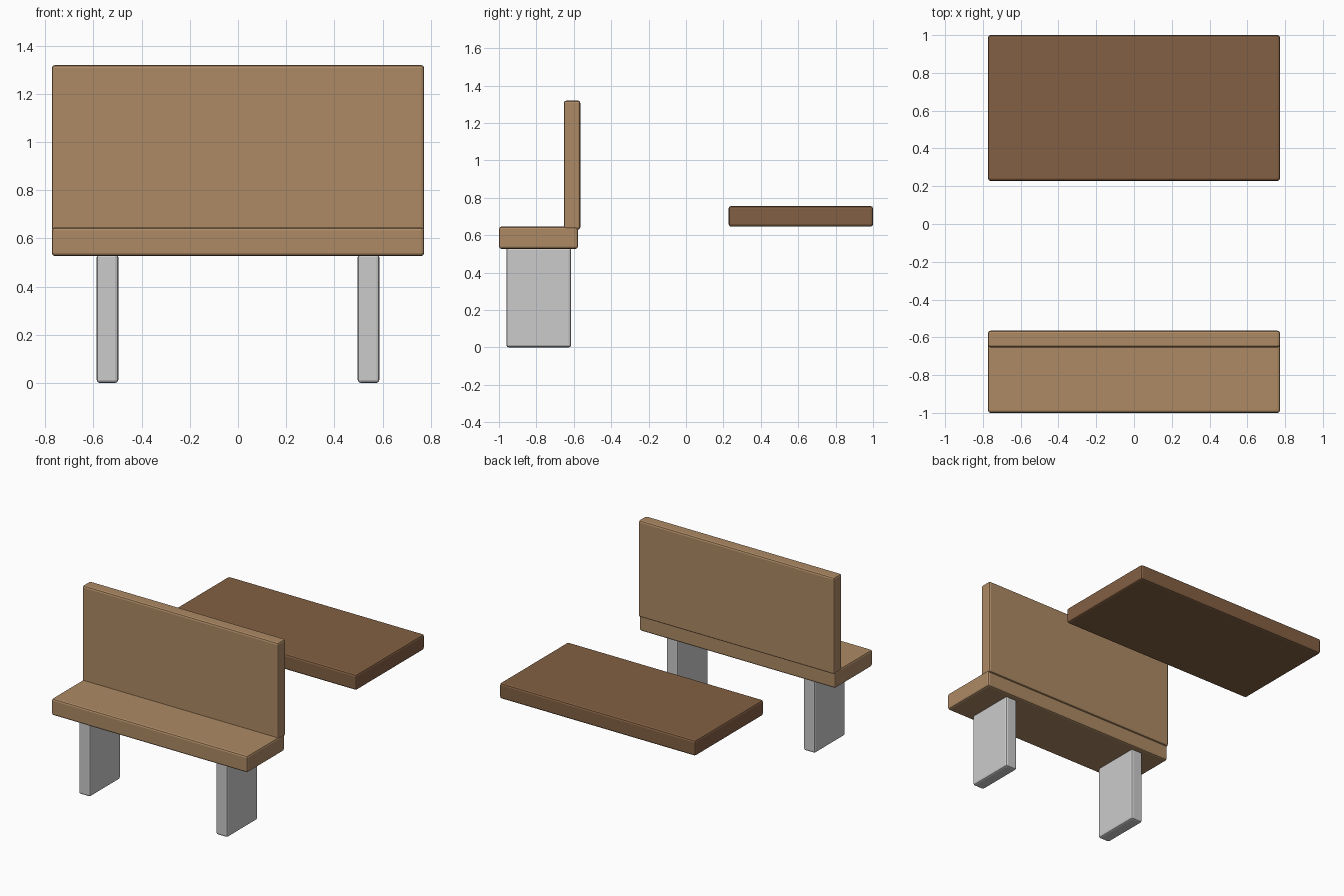
import bpy

if "Cube" in bpy.data.objects:
    bpy.data.objects.remove(bpy.data.objects["Cube"])


def material(name, color):
    m = bpy.data.materials.new(name)
    m.diffuse_color = (*color, 1)
    m.use_nodes = True
    m.node_tree.nodes["Principled BSDF"].inputs["Base Color"].default_value = m.diffuse_color
    return m


def slab(name, x, y, z, mat=None, bevel=0.013):
    """Softly bevelled box from (min, max) ranges."""
    bpy.ops.mesh.primitive_cube_add(size=1)
    ob = bpy.context.object
    ob.name = name
    ob.scale = [b - a for a, b in (x, y, z)]
    bpy.ops.object.transform_apply(location=False, rotation=False, scale=True)
    ob.location = [(a + b) / 2 for a, b in (x, y, z)]
    mod = ob.modifiers.new("soft_edges", 'BEVEL')
    mod.width = bevel
    mod.segments = 2
    if mat:
        ob.data.materials.append(mat)
    return ob


light_wood = material("light_wood", (0.42, 0.255, 0.13))
dark_wood = material("dark_wood", (0.225, 0.115, 0.056))
width = (-0.773, 0.773)

# Bench seat and backrest
slab("seat", width, (-1.0, -0.577), (0.527, 0.646), light_wood)
slab("backrest", width, (-0.653, -0.565), (0.63, 1.32), light_wood)

# Panel legs under the seat
for side, s in (("left", -1), ("right", 1)):
    x = sorted((s * 0.497, s * 0.587))
    slab(side + "_leg", x, (-0.96, -0.614), (0.0, 0.535))

# Floating table top behind the bench
slab("table_top", width, (0.228, 1.0), (0.646, 0.756), dark_wood)
